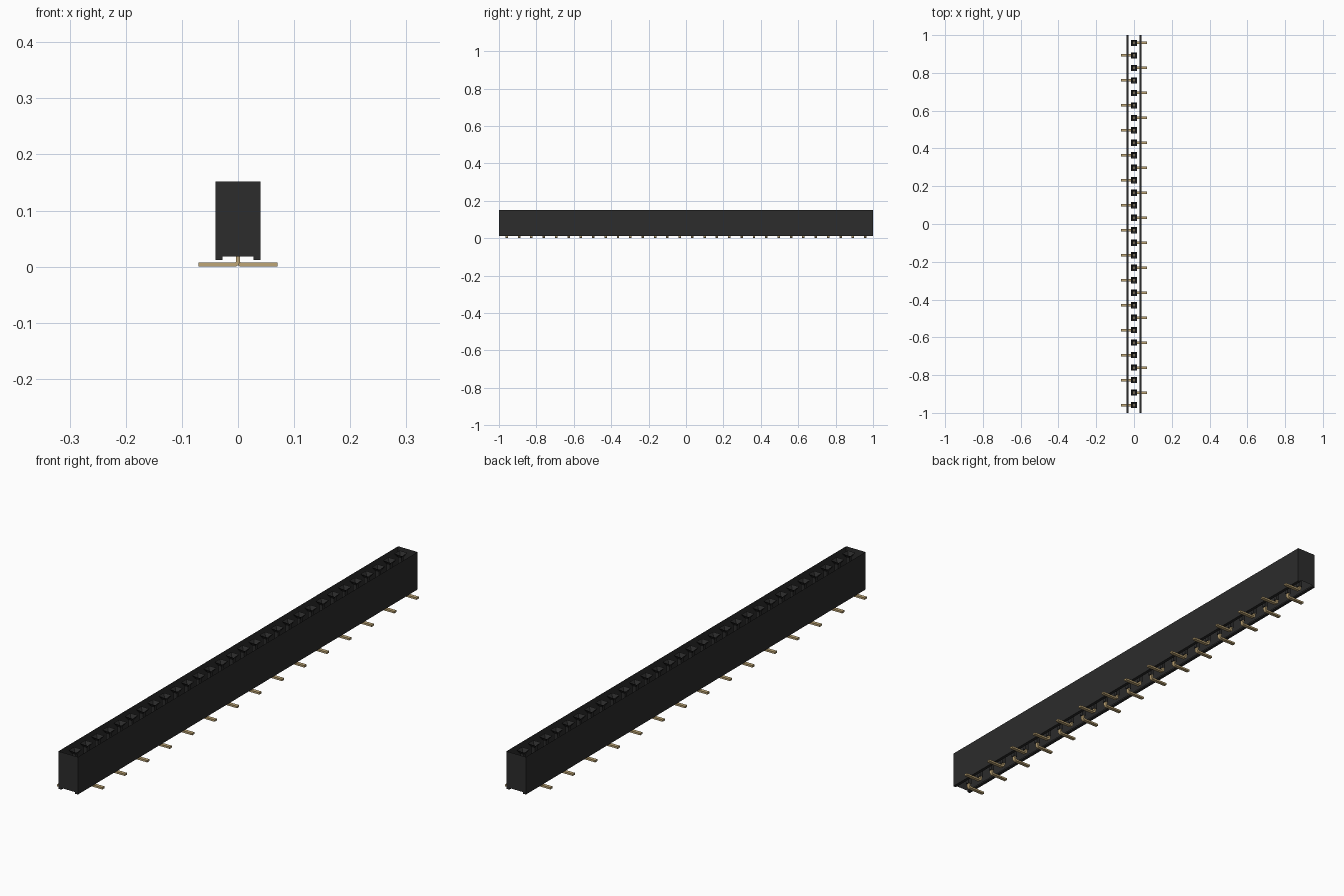
import bpy, bmesh, math

old = bpy.data.objects.get("Cube")
if old:
    bpy.data.objects.remove(old)

PINS, PITCH = 30, 0.0661
HALF_W, SLOT, TOP, FOOT, FLOOR = 0.04, 0.028, 0.152, 0.012, 0.018


def material(name, color):
    m = bpy.data.materials.new(name)
    m.use_nodes = True
    m.diffuse_color = (*color, 1)
    m.node_tree.nodes["Principled BSDF"].inputs["Base Color"].default_value = (*color, 1)
    return m


black = material("black plastic", (0.025, 0.025, 0.025))
gold = material("pale gold", (0.52, 0.38, 0.18))


def finish(name, bm, mat, recalc=True):
    if recalc:
        bmesh.ops.recalc_face_normals(bm, faces=bm.faces)
    mesh = bpy.data.meshes.new(name)
    bm.to_mesh(mesh)
    bm.free()
    mesh.materials.append(mat)
    ob = bpy.data.objects.new(name, mesh)
    bpy.context.collection.objects.link(ob)
    return ob


# Housing: thin shell with feet along both long edges, open between them
bm = bmesh.new()
half = [(SLOT, FLOOR), (SLOT, FOOT), (HALF_W, FOOT), (HALF_W, TOP)]
for side in (1, -1):
    rows = [[bm.verts.new((side * x, y, z)) for x, z in half] for y in (-1, 1)]
    for i in range(3):
        loop = [rows[0][i], rows[0][i + 1], rows[1][i + 1], rows[1][i]]
        bm.faces.new(loop if side < 0 else loop[::-1])
outline = half + [(-x, z) for x, z in reversed(half)]
for y in (-1, 1):
    cap = [bm.verts.new((x, y, z)) for x, z in outline]
    bm.faces.new(cap if y < 0 else cap[::-1])
bmesh.ops.remove_doubles(bm, verts=bm.verts, dist=1e-5)
finish("housing", bm, black)


# Square sockets: funnel lead-in, straight well and a floor
def add_socket(bm, y):
    rings = []
    for r, z in ((0.0165, TOP), (0.007, TOP - 0.014), (0.007, FLOOR)):
        rings.append([bm.verts.new((sx * r, y + sy * r, z))
                      for sx, sy in ((1, 1), (-1, 1), (-1, -1), (1, -1))])
    for a, b in zip(rings, rings[1:]):
        for i in range(4):
            j = (i + 1) % 4
            bm.faces.new((a[j], a[i], b[i], b[j]))
    bm.faces.new(rings[-1])


# Contact tail: flat strip bent outwards to one side
def add_tail(bm, y, side):
    t, width, r = 0.007, 0.013, 0.003
    cx, cz = t / 2 + r, t + r
    arcs = [[(cx - rad * math.cos(k * math.pi / 8), cz - rad * math.sin(k * math.pi / 8))
             for k in range(5)] for rad in (r + t, r)]
    outer = [(-t / 2, FLOOR + 0.002)] + arcs[0] + [(0.07, 0)]
    inner = [(t / 2, FLOOR + 0.002)] + arcs[1] + [(0.07, t)]
    verts = [bm.verts.new((side * x, y - width / 2, z)) for x, z in outer + inner[::-1]]
    face = bm.faces.new(verts)
    ext = bmesh.ops.extrude_face_region(bm, geom=[face], use_keep_orig=True)
    moved = [g for g in ext["geom"] if isinstance(g, bmesh.types.BMVert)]
    bmesh.ops.translate(bm, verts=moved, vec=(0, width, 0))


sockets, tails = bmesh.new(), bmesh.new()
for i in range(PINS):
    y = ((PINS - 1) / 2 - i) * PITCH
    add_socket(sockets, y)
    add_tail(tails, y, 1 if i % 2 == 0 else -1)
finish("sockets", sockets, black, recalc=False)
finish("contact_tails", tails, gold)
